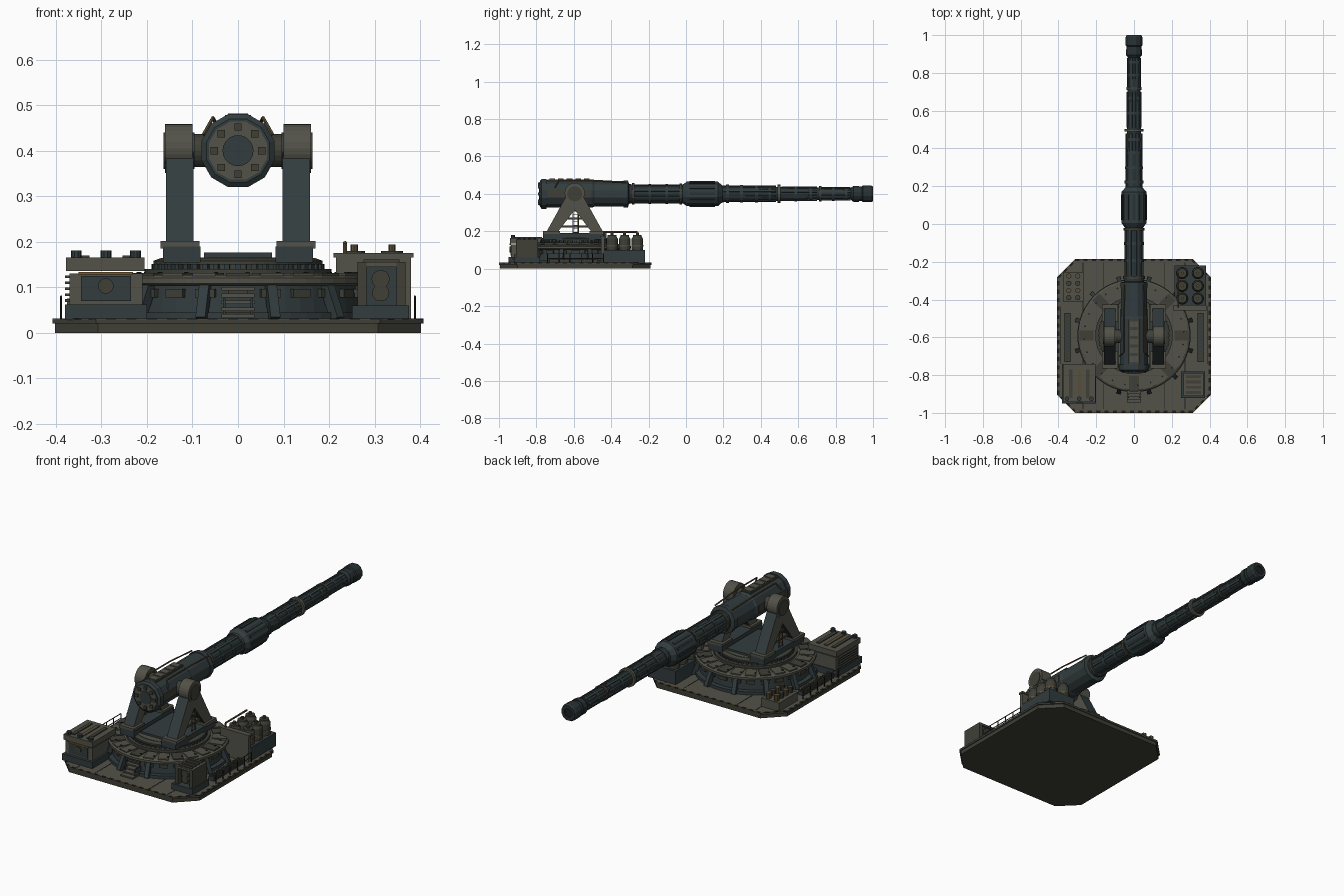
import bpy, bmesh, math
from mathutils import Vector, Matrix

if "Cube" in bpy.data.objects:
    bpy.data.objects.remove(bpy.data.objects["Cube"])

PALETTE = [("olive_grey", (.085, .084, .066)), ("blue_steel", (.032, .045, .048)),
           ("gun_metal", (.022, .032, .034)), ("dark_olive", (.05, .05, .039)),
           ("amber", (.19, .10, .02)), ("black", (.012, .013, .013)),
           ("bronze", (.10, .075, .04))]
MATS = []
for n, c in PALETTE:
    m = bpy.data.materials.new(n)
    m.diffuse_color = (*c, 1)
    m.use_nodes = True
    m.node_tree.nodes["Principled BSDF"].inputs["Base Color"].default_value = m.diffuse_color
    MATS.append(m)
OLIVE, BLUE, GUN, DARK, AMBER, BLACK, BRONZE = range(7)
CY, AX = -.59, .40                      # turret centre y, gun axis height
AXIS = {'x': Matrix.Rotation(math.pi / 2, 4, 'Y'),
        'y': Matrix.Rotation(-math.pi / 2, 4, 'X'), 'z': Matrix.Identity(4)}


class Part:
    """Collects simple solids into one named object."""
    def __init__(self, name):
        self.name, self.bm = name, bmesh.new()

    def paint(self, verts, mat):
        for f in {f for v in verts for f in v.link_faces}:
            f.material_index = mat

    def box(self, x, y, z, mat, M=Matrix.Identity(4)):
        c = Vector(((x[0] + x[1]) / 2, (y[0] + y[1]) / 2, (z[0] + z[1]) / 2))
        S = Matrix.Diagonal((x[1] - x[0], y[1] - y[0], z[1] - z[0], 1))
        g = bmesh.ops.create_cube(self.bm, size=1, matrix=M @ Matrix.Translation(c) @ S)
        self.paint(g['verts'], mat)

    def lathe(self, at, axis, prof, mat, n=12, turn=0.0):
        """prof: list of (distance along axis, radius)"""
        M = Matrix.Translation(at) @ AXIS[axis]
        rings = [[self.bm.verts.new(M @ Vector((r * math.cos(a), r * math.sin(a), t)))
                  for a in [turn + 2 * math.pi * k / n for k in range(n)]] for t, r in prof]
        for a, b in zip(rings, rings[1:]):
            for k in range(n):
                self.bm.faces.new((a[k], a[(k + 1) % n], b[(k + 1) % n], b[k]))
        self.bm.faces.new(rings[0][::-1])
        self.bm.faces.new(rings[-1])
        self.paint([v for r in rings for v in r], mat)

    def cyl(self, at, axis, r, h, mat, n=10):
        self.lathe(at, axis, [(0, r), (h, r)], mat, n)

    def prism(self, pts, lo, hi, mat, plane='xy', cap=None):
        put = (lambda p, t: (p[0], p[1], t)) if plane == 'xy' else (lambda p, t: (t, p[0], p[1]))
        A, B = [[self.bm.verts.new(put(p, t)) for p in pts] for t in (lo, hi)]
        n = len(pts)
        for k in range(n):
            self.bm.faces.new((A[k], A[(k + 1) % n], B[(k + 1) % n], B[k])).material_index = mat
        for f in (self.bm.faces.new(A[::-1]), self.bm.faces.new(B)):
            f.material_index = mat if cap is None else cap

    def rod(self, a, b, r, mat, n=6):
        a, b = Vector(a), Vector(b)
        M = Matrix.Translation((a + b) / 2) @ (b - a).to_track_quat('Z', 'Y').to_matrix().to_4x4()
        g = bmesh.ops.create_cone(self.bm, cap_ends=True, segments=n, radius1=r, radius2=r,
                                  depth=(b - a).length, matrix=M)
        self.paint(g['verts'], mat)

    def done(self):
        bmesh.ops.recalc_face_normals(self.bm, faces=self.bm.faces)
        me = bpy.data.meshes.new(self.name)
        self.bm.to_mesh(me)
        self.bm.free()
        for m in MATS:
            me.materials.append(m)
        bpy.context.collection.objects.link(bpy.data.objects.new(self.name, me))


def spin(k, n, offset=0.0):
    return Matrix.Translation((0, CY, 0)) @ Matrix.Rotation(2 * math.pi * (k + offset) / n, 4, 'Z')


def outline(w, y0, y1, c):
    return [(-w + c, y0), (w - c, y0), (w, y0 + c), (w, y1 - c),
            (w - c, y1), (-w + c, y1), (-w, y1 - c), (-w, y0 + c)]


# Base slab with chamfered corners and a hazard striped rim
p = Part("base_slab")
p.prism(outline(.402, -.995, -.19, .095), 0, .021, DARK)
rim = outline(.407, -1.0, -.185, .095)
p.prism(rim, .021, .029, DARK, cap=OLIVE)
for a, b in zip(rim, rim[1:] + rim[:1]):
    a, b = Vector(a), Vector(b)
    d = b - a
    n = max(2, round(d.length / .022))
    for k in range(n):
        m = a + d * (k + .5) / n
        M = Matrix.Translation((m.x, m.y, 0)) @ Matrix.Rotation(math.atan2(d.y, d.x), 4, 'Z')
        s = d.length / n / 2
        p.box((-s, s), (0, .012), (.028, .032), (BRONZE, BLACK)[k % 2], M)
for x in (-.27, -.16, .16, .27):        # deck seams
    p.box((x - .002, x + .002), (-.98, -.205), (.028, .030), BLACK)
p.done()

# Fixed drum with lip, braces, wall panels
p = Part("turret_drum")
p.lathe((0, CY, 0), 'z', [(.028, .30), (.045, .30), (.045, .275), (.105, .27)], BLUE, 48)
p.lathe((0, CY, 0), 'z', [(.103, .285), (.108, .297), (.12, .297), (.127, .285)], OLIVE, 48)
for k in range(12):
    M = spin(k, 12, .5) @ Matrix.Translation((.292, 0, .068)) @ Matrix.Rotation(-.42, 4, 'Y')
    p.box((-.012, .012), (-.011, .011), (-.042, .042), BLUE, M)
for k in range(24):
    p.box((.268, .281), (-.022, .022), (.078, .096), DARK, spin(k, 24))
    p.box((.215, .288), (-.026, .026), (.125, .131), (OLIVE, DARK)[k % 3 == 0], spin(k, 24))
    p.box((.26, .268), (-.004, .004), (.13, .134), BLACK, spin(k, 24, .3))
p.done()

# Rotating toothed ring and turntable
p = Part("turntable")
p.lathe((0, CY, 0), 'z', [(.125, .205), (.14, .205), (.14, .178), (.15, .178), (.15, .186),
                          (.158, .186), (.164, .17)], DARK, 40)
p.cyl((0, CY, .16), 'z', .165, .006, OLIVE, 40)
for k in range(48):
    p.box((.176, .19), (-.006, .006), (.138, .151), BLUE, spin(k, 48))
p.box((-.075, .075), (-.72, -.45), (.163, .176), BLUE)
p.done()

# A-shaped yokes with trunnion hubs, mirrored left and right
frame = [(-.75, .19), (-.69, .19), (-.595, .315), (-.50, .19), (-.44, .19),
         (-.548, .385), (-.57, .42), (-.62, .42), (-.642, .385)]
for s, side in ((1, "right"), (-1, "left")):
    p = Part("yoke_" + side)
    X = lambda a, b: tuple(sorted((s * a, s * b)))
    p.prism(frame, s * .098, s * .158, BLUE, 'yz', OLIVE)
    p.box(X(.082, .165), (-.765, -.425), (.155, .19), BLUE)
    for y in (-.72, -.47):
        p.box(X(.084, .17), (y - .045, y + .045), (.185, .202), OLIVE)
    p.lathe((s * .130, CY - .005, .405), 'x', [(-.03, .054), (.03, .054)], OLIVE, 24)
    p.cyl((s * .130 - .034, CY - .005, AX), 'x', .04, .068, DARK, 20)
    p.cyl((s * .157 - .006, CY - .005, AX), 'x', .018, .012, BLUE, 12)
    for z, w in ((.225, .10), (.268, .06)):      # cross bars
        p.box(X(.112, .145), (CY - w, CY + w), (z - .006, z + .006), DARK)
    for dy in (-.014, .014):                     # ladder
        p.rod((s * .15, CY + dy, .16), (s * .15, CY + dy, .33), .003, BRONZE)
    for k in range(8):
        z = .175 + k * .019
        p.rod((s * .15, CY - .014, z), (s * .15, CY + .014, z), .002, BRONZE)
    p.done()

# Breech and recoil jacket
p = Part("breech")
T = math.pi / 12
p.cyl((-.105, CY - .005, AX), 'x', .036, .21, DARK, 20)
p.lathe((0, 0, AX), 'y', [(-.78, .072), (-.772, .083), (-.745, .083), (-.745, .076), (-.50, .076),
                          (-.49, .07), (-.335, .07), (-.335, .074), (-.31, .074), (-.305, .055)],
        BLUE, 12, T)
p.lathe((0, 0, AX), 'y', [(-.783, .066), (-.778, .066)], OLIVE, 12, T)
p.cyl((0, -.787, AX), 'y', .034, .01, BLUE, 20)
for k in range(8):
    a = k * math.pi / 4
    x, z = .052 * math.cos(a), AX + .052 * math.sin(a)
    p.box((x - .008, x + .008), (-.79, -.78), (z - .008, z + .008), DARK)
p.box((-.028, .028), (-.74, -.505), (.465, .478), DARK)
for k in range(5):
    p.box((-.022, .022), (-.73 + k * .046, -.70 + k * .046), (.476, .481), OLIVE)
for s in (-1, 1):
    p.box((s * .067 - .008, s * .067 + .008), (-.74, -.51), (AX - .02, AX + .02), DARK)
    pts = [(s * .076, -.70, .435), (s * .055, -.68, .472), (s * .055, -.50, .472), (s * .05, -.32, .462)]
    for a, b in zip(pts, pts[1:]):
        p.rod(a, b, .004, BRONZE)
p.done()

# Barrel: stepped tube, sleeve, collars, ribs, muzzle
p = Part("barrel")
p.lathe((0, 0, AX), 'y', [(-.31, .054), (-.27, .048), (0, .048), (.19, .045), (.5, .037),
                          (.9, .031), (.98, .03)], GUN, 16)
p.lathe((0, 0, AX), 'y', [(-.02, .05), (.005, .068), (.17, .068), (.195, .046)], BLUE, 12, T)
p.lathe((0, 0, AX), 'y', [(.882, .034), (.895, .044), (.925, .044), (.925, .040), (.94, .040),
                          (.945, .046), (.99, .046), (1.0, .04), (1.0, .024), (.95, .022)],
        GUN, 12, T)
p.cyl((0, .99, AX), 'y', .025, .004, BLACK, 12)
for y, r, m in ((-.29, .058, DARK), (-.2, .053, BLUE), (-.11, .053, BLUE), (-.035, .056, DARK),
                (.215, .049, BLUE), (.29, .047, BLUE), (.37, .045, BLUE), (.44, .043, BLUE),
                (.49, .05, OLIVE), (.58, .04, BLUE), (.66, .039, BLUE), (.71, .041, DARK),
                (.78, .037, BLUE), (.85, .036, BLUE)):
    p.cyl((0, y, AX), 'y', r, .014, m, 16)
for y0, y1, r in ((-.28, -.02, .05), (.2, .48, .042), (.51, .70, .037), (.72, .88, .034)):
    for k in range(8):                           # long cooling ribs
        M = Matrix.Translation((0, 0, AX)) @ Matrix.Rotation((k + .5) * math.pi / 4, 4, 'Y')
        p.box((-.006, .006), (y0, y1), (r - .006, r + .003), BLUE, M)
for k in range(12):
    M = Matrix.Translation((0, 0, AX)) @ Matrix.Rotation(k * math.pi / 6, 4, 'Y')
    p.box((-.007, .007), (.02, .155), (.062, .070), GUN, M)
p.done()

# Generator at the front left
p = Part("generator")
p.box((-.38, -.2), (-.95, -.74), (.028, .062), BLUE)
p.box((-.37, -.21), (-.935, -.745), (.062, .13), OLIVE)
p.box((-.345, -.235), (-.939, -.93), (.07, .125), BLUE)
p.cyl((-.29, -.944, .103), 'y', .017, .01, DARK, 16)
p.box((-.35, -.23), (-.943, -.935), (.128, .134), AMBER)
p.box((-.377, -.205), (-.942, -.74), (.136, .165), OLIVE)
for k in range(5):
    p.box((-.38, -.365), (-.92, -.76), (.068 + k * .013, .074 + k * .013), DARK)
for x in (-.335, -.29, -.245):
    p.box((x - .009, x + .009), (-.92, -.77), (.163, .170), BRONZE if x == -.29 else DARK)
for x in (-.355, -.29, -.225):
    p.cyl((x, -.925, .165), 'z', .012, .016, BLUE)
p.done()

# Pump unit at the front right
p = Part("pump_unit")
p.box((.25, .375), (-.92, -.78), (.028, .06), BLUE)
for x in (.272, .358):
    p.box((x - .01, x + .01), (-.91, -.79), (.06, .155), DARK)
p.box((.262, .368), (-.91, -.79), (.145, .156), OLIVE)
p.box((.28, .35), (-.88, -.80), (.06, .146), BLUE)
for z, r in ((.088, .019), (.118, .02)):
    p.cyl((.313, -.9, z), 'y', r, .08, DARK, 14)
for k in range(4):
    p.box((.275, .355), (-.9 + k * .028, -.885 + k * .028), (.155, .161), DARK)
p.done()

# Ammunition rack with canisters at the back right, small rack at the back left
p = Part("canister_rack")
p.box((.215, .38), (-.44, -.22), (.028, .10), BLUE)
p.box((.215, .38), (-.455, -.435), (.028, .168), OLIVE)
p.box((.21, .385), (-.458, -.43), (.165, .175), OLIVE)
for x in (.255, .338):
    for y in (-.395, -.328, -.26):
        p.lathe((x, y, 0), 'z', [(.1, .031), (.16, .031), (.172, .024), (.18, .024)], DARK, 14)
        p.cyl((x, y, .18), 'z', .008, .014, BRONZE, 8)
        p.cyl((x, y, .12), 'z', .033, .008, BRONZE, 14)
p.rod((.235, -.44, .197), (.235, -.26, .197), .005, BRONZE)
p.rod((.235, -.44, .17), (.235, -.44, .197), .005, BRONZE)
p.done()
p = Part("small_rack")
p.box((-.375, -.268), (-.41, -.255), (.028, .075), OLIVE)
for x in (-.345, -.298):
    for k in range(4):
        p.cyl((x, -.39 + k * .038, .075), 'z', .014, .03, BRONZE if k % 2 else DARK, 10)
p.done()

# Side cable trays and hand rails
p = Part("trays_and_rails")
for s in (-1, 1):
    X = s * .352
    p.box((X - .016, X + .016), (-.73, -.47), (.028, .05), BLUE)
    for k in range(13):
        p.box((X - .018, X + .018), (-.725 + k * .02, -.717 + k * .02), (.028, .054), DARK)
    for k in range(6):
        y = -.74 + k * .06
        p.rod((s * .388, y, .028), (s * .388, y, .08), .0025, BLACK)
    for z in (.055, .08):
        p.rod((s * .388, -.74, z), (s * .388, -.44, z), .0025, BRONZE)
p.done()

# Access steps at the front
p = Part("front_steps")
for k in range(5):
    p.box((-.036, .036), (-.945 + k * .015, -.88), (.033 + k * .015, .041 + k * .015), OLIVE)
for s in (-1, 1):
    p.box((s * .03 - .003, s * .03 + .003), (-.92, -.87), (.028, .075), BLUE)
p.done()
